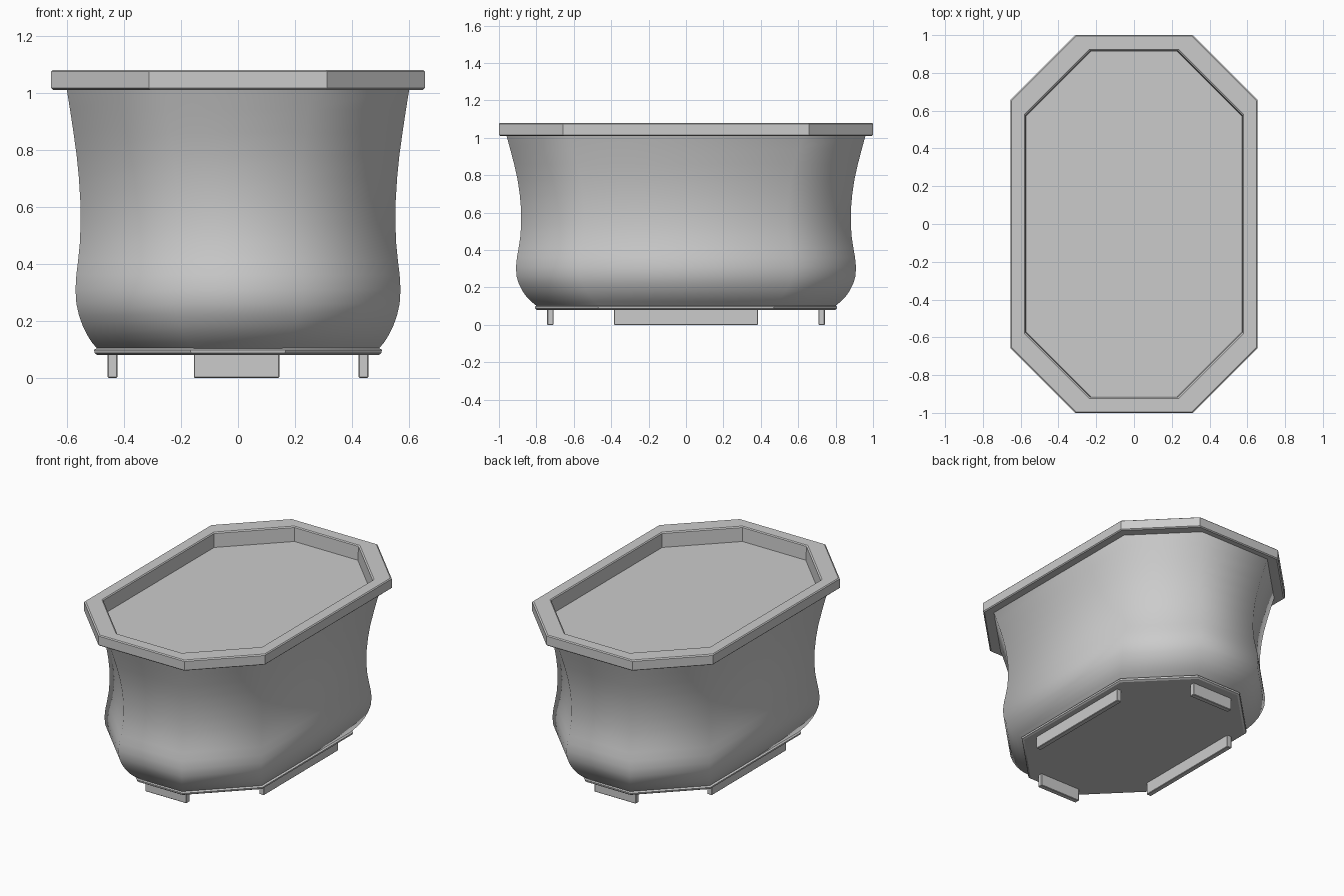
import bpy, bmesh

if "Cube" in bpy.data.objects:
    bpy.data.objects.remove(bpy.data.objects["Cube"])

# One plain grey for the whole planter
grey = bpy.data.materials.new("plain grey")
grey.diffuse_color = (0.6, 0.6, 0.6, 1)
grey.use_nodes = True
grey.node_tree.nodes["Principled BSDF"].inputs["Base Color"].default_value = grey.diffuse_color


def finish(name, bm):
    bmesh.ops.recalc_face_normals(bm, faces=bm.faces)
    me = bpy.data.meshes.new(name)
    bm.to_mesh(me)
    bm.free()
    me.materials.append(grey)
    ob = bpy.data.objects.new(name, me)
    bpy.context.collection.objects.link(ob)
    return ob


def octagon(hx, hy, c):
    return [(hx, hy - c), (hx - c, hy), (c - hx, hy), (-hx, hy - c),
            (-hx, c - hy), (c - hx, -hy), (hx - c, -hy), (hx, c - hy)]


def loft(name, rings, cap_start=False, cap_end=False, angle=None):
    """Skin stacked octagons given as (z, half width, half depth, corner cut)."""
    bm = bmesh.new()
    loops = [[bm.verts.new((x, y, z)) for x, y in octagon(hx, hy, c)]
             for z, hx, hy, c in rings]
    for a, b in zip(loops, loops[1:]):
        for i in range(8):
            j = (i + 1) % 8
            bm.faces.new((a[i], a[j], b[j], b[i]))
    if cap_start:
        bm.faces.new(loops[0][::-1])
    if cap_end:
        bm.faces.new(loops[-1])
    ob = finish(name, bm)
    bpy.ops.object.select_all(action='DESELECT')
    ob.select_set(True)
    bpy.context.view_layer.objects.active = ob
    if angle is None:
        bpy.ops.object.shade_smooth()
    else:
        bpy.ops.object.shade_smooth_by_angle(angle=angle)
    return ob


# Curved body: waisted in the middle, bulging near the foot
profile = [(0.10, 0.492, 0.797), (0.125, 0.513, 0.828), (0.15, 0.529, 0.852),
           (0.18, 0.544, 0.874), (0.22, 0.558, 0.894), (0.26, 0.567, 0.906),
           (0.31, 0.570, 0.909), (0.36, 0.567, 0.904), (0.41, 0.561, 0.895),
           (0.47, 0.555, 0.886), (0.54, 0.552, 0.881), (0.62, 0.553, 0.882),
           (0.70, 0.558, 0.889), (0.78, 0.566, 0.901), (0.86, 0.577, 0.919),
           (0.94, 0.589, 0.940), (1.02, 0.602, 0.962)]
loft("body", [(z, x, y, 0.34) for z, x, y in profile])

# Overhanging rim with eased edges and an inner wall down to the fill
rim = [(0.97, 0.572, 0.912), (1.074, 0.575, 0.917), (1.08, 0.581, 0.923),
       (1.08, 0.649, 0.994), (1.074, 0.655, 1.0), (1.016, 0.655, 1.0),
       (1.01, 0.649, 0.994), (1.01, 0.598, 0.955)]
loft("rim", [(z, x, y, 0.343) for z, x, y in rim], angle=0.5)

# Flat fill surface just under the rim
loft("fill_surface", [(0.97, 0.574, 0.914, 0.343), (0.985, 0.574, 0.914, 0.343)],
     True, True, angle=0.5)

# Base plate with a small bead
base = [(0.08, 0.494, 0.797), (0.087, 0.503, 0.806), (0.098, 0.505, 0.808),
        (0.106, 0.492, 0.797)]
loft("base_plate", [(z, x, y, 0.338) for z, x, y in base], True, True, angle=0.5)


# Four flat runners as feet
def runner(name, x, y, sx, sy):
    bm = bmesh.new()
    bmesh.ops.create_cube(bm, size=1)
    bmesh.ops.scale(bm, vec=(sx, sy, 0.085), verts=bm.verts)
    bmesh.ops.translate(bm, vec=(x, y, 0.0425), verts=bm.verts)
    bmesh.ops.bevel(bm, geom=bm.edges[:], offset=0.003, segments=1, affect='EDGES')
    finish(name, bm)


for s, side, end in ((-1, "left", "front"), (1, "right", "back")):
    runner(side + "_runner", s * 0.44, 0, 0.034, 0.77)
    runner(end + "_runner", -0.005, s * 0.725, 0.30, 0.034)
